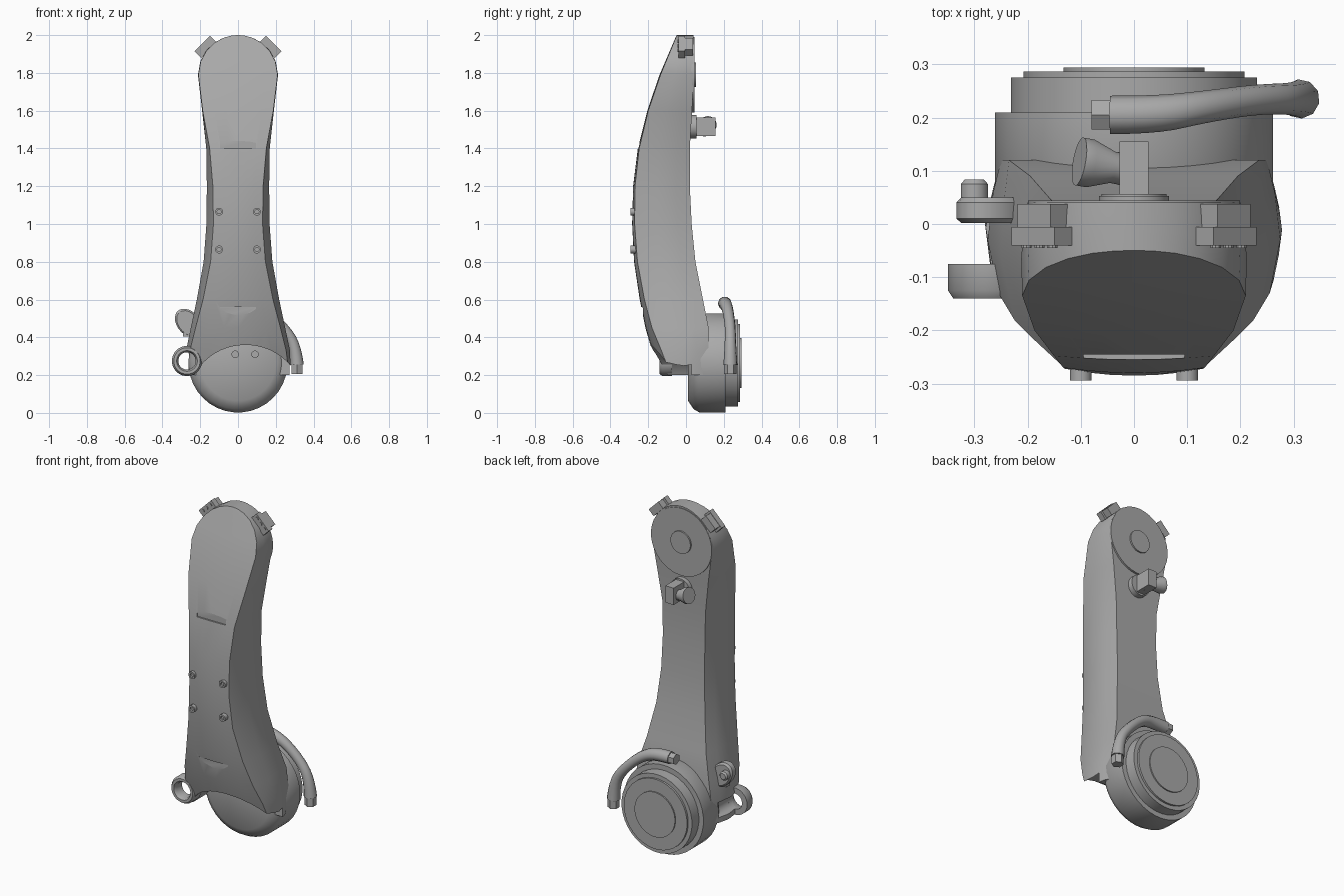
import bpy, bmesh, math
from mathutils import Matrix, Vector

cube = bpy.data.objects.get("Cube")
if cube:
    bpy.data.objects.remove(cube, do_unlink=True)

grey = bpy.data.materials.new("mid_grey")
grey.use_nodes = True
grey.diffuse_color = (0.4, 0.4, 0.4, 1)
grey.node_tree.nodes["Principled BSDF"].inputs["Base Color"].default_value = (0.4, 0.4, 0.4, 1)


def finish(name, bm, matrix=Matrix()):
    bmesh.ops.remove_doubles(bm, verts=bm.verts, dist=0.0001)
    bmesh.ops.recalc_face_normals(bm, faces=bm.faces)
    mesh = bpy.data.meshes.new(name)
    bm.to_mesh(mesh)
    bm.free()
    mesh.transform(matrix)
    mesh.materials.append(grey)
    obj = bpy.data.objects.new(name, mesh)
    bpy.context.collection.objects.link(obj)
    return obj


def smooth(obj, degrees=35):
    bpy.ops.object.select_all(action="DESELECT")
    obj.select_set(True)
    bpy.context.view_layer.objects.active = obj
    bpy.ops.object.shade_smooth_by_angle(angle=math.radians(degrees))
    return obj


def skin(bm, rings, closed=False):
    """Join equal rings of points with quads; cap both ends unless closed."""
    vs = [[bm.verts.new(p) for p in ring] for ring in rings]
    n = len(vs[0])
    pairs = list(zip(vs, vs[1:])) + ([(vs[-1], vs[0])] if closed else [])
    for a, b in pairs:
        for i in range(n):
            bm.faces.new((a[i], a[(i + 1) % n], b[(i + 1) % n], b[i]))
    if not closed:
        bm.faces.new(vs[0])
        bm.faces.new(vs[-1])


def lathe(name, profile, loc, rot=Matrix(), n=32, closed=False):
    """Turn (radius, height) points round the y axis."""
    bm = bmesh.new()
    turns = [2 * math.pi * (i + 0.5) / n for i in range(n)]
    skin(bm, [[(max(r, 0.001) * math.cos(a), h, max(r, 0.001) * math.sin(a)) for a in turns]
              for r, h in profile], closed)
    return smooth(finish(name, bm, Matrix.Translation(loc) @ rot))


def box(name, size, loc, rot=Matrix()):
    bm = bmesh.new()
    bmesh.ops.create_cube(bm, size=1)
    return finish(name, bm, Matrix.Translation(loc) @ rot @ Matrix.Diagonal((*size, 1)))


def cut(obj, cutter):
    cutter.hide_render = True
    mod = obj.modifiers.new("cut", "BOOLEAN")
    mod.operation, mod.solver, mod.object = "DIFFERENCE", "EXACT", cutter
    bpy.context.view_layer.objects.active = obj
    bpy.ops.object.modifier_apply(modifier=mod.name)
    bpy.data.objects.remove(cutter, do_unlink=True)


def pipe(name, points, radii):
    curve = bpy.data.curves.new(name, "CURVE")
    curve.dimensions = "3D"
    curve.bevel_depth, curve.bevel_resolution, curve.use_fill_caps = 1, 3, True
    spline = curve.splines.new("NURBS")
    spline.points.add(len(points) - 1)
    for p, co, r in zip(spline.points, points, radii):
        p.co, p.radius = (*co, 1), r
    spline.order_u, spline.use_endpoint_u, spline.resolution_u = 3, True, 4
    obj = bpy.data.objects.new(name, curve)
    bpy.context.collection.objects.link(obj)
    bpy.ops.object.select_all(action="DESELECT")
    obj.select_set(True)
    bpy.context.view_layer.objects.active = obj
    bpy.ops.object.convert(target="MESH")
    obj = bpy.context.view_layer.objects.active
    obj.data.materials.clear()
    obj.data.materials.append(grey)
    return smooth(obj, 50)


# Arm body: z, front middle y, front edge y, back y, then half widths front, side, back
rows = [
    (0.20, -0.14, -0.08, 0.12, 0.27, 0.28, 0.24),
    (0.33, -0.18, -0.13, 0.12, 0.255, 0.275, 0.25),
    (0.45, -0.215, -0.18, 0.12, 0.225, 0.25, 0.235),
    (0.60, -0.245, -0.22, 0.09, 0.185, 0.218, 0.195),
    (0.80, -0.275, -0.257, 0.05, 0.145, 0.182, 0.16),
    (1.00, -0.285, -0.272, 0.03, 0.13, 0.167, 0.142),
    (1.20, -0.28, -0.27, 0.02, 0.133, 0.165, 0.138),
    (1.40, -0.255, -0.248, 0.02, 0.15, 0.168, 0.142),
    (1.60, -0.205, -0.2, 0.032, 0.187, 0.19, 0.17),
    (1.79, -0.14, -0.135, 0.04, 0.21, 0.212, 0.2),
]
for deg in (20, 38, 54, 68, 80, 88):
    s, c = math.sin(math.radians(deg)), math.cos(math.radians(deg))
    y = -0.14 + 0.09 * s
    rows.append((1.79 + 0.21 * s, y, y + 0.004 * c, 0.04, 0.21 * c, 0.212 * c, 0.2 * c))


def section(z, yf, ye, yb, wf, wm, wb):
    half = [(wf * k, yf + (ye - yf) * k * k) for k in (0.33, 0.67, 1)]
    half += [(wm, 0.6 * ye + 0.4 * yb), (0.6 * wm + 0.4 * wb, 0.25 * ye + 0.75 * yb), (wb, yb)]
    ring = [(0, yf)] + half + [(-x, y) for x, y in reversed(half)]
    return [(x, y, z) for x, y in ring]


bm = bmesh.new()
skin(bm, [section(*row) for row in rows])
body = finish("arm_body", bm)

# Arch under the body, eye hole and two shallow pockets in the front
squash = Matrix.Diagonal((0.3, 1, 0.28, 1))
cut(body, lathe("arch_cutter", [(1, -0.5), (1, 0.03)], (0.04, 0, 0.08), squash, 48))
cut(body, lathe("eye_cutter", [(0.046, -0.4), (0.046, 0.07)], (-0.27, 0, 0.275), n=20))
cut(body, box("upper_pocket_cutter", (0.19, 0.2, 0.1), (0, -0.345, 1.45)))
cut(body, box("lower_pocket_cutter", (0.19, 0.2, 0.1), (0, -0.328, 0.51)))
smooth(body)

# Lower joint: housing and stepped discs
lathe("lower_joint", [(0, 0.01), (0.2, 0.01), (0.245, 0.04), (0.262, 0.07), (0.262, 0.21),
                      (0.232, 0.21), (0.232, 0.275), (0.208, 0.275), (0.208, 0.287),
                      (0.133, 0.287), (0.133, 0.294), (0, 0.294)], (0, 0, 0.264), n=36)
for x in (-0.015, 0.09):
    lathe("joint_screw", [(0.02, -0.01), (0.02, 0.03)], (x, 0, 0.31), n=12)

# Upper joint cap on the back
lathe("upper_joint_cap", [(0.2, 0.0), (0.2, 0.044)], (0, 0, 1.79), n=36)
lathe("upper_joint_boss", [(0.066, 0.03), (0.066, 0.053)], (0, 0, 1.79), n=24)

# Front bolts with sunken heads
for x in (-0.1, 0.1):
    for z in (0.865, 1.065):
        lathe("front_bolt", [(0.021, 0.03), (0.021, -0.022), (0.011, -0.022),
                             (0.011, -0.012), (0, -0.012)], (x, -0.272, z), n=12)

# Blocks on the shoulders of the rounded top
for side in (-1, 1):
    turn = Matrix.Rotation(side * math.pi / 4, 4, "Y")
    centre = Vector((side * 0.172, 0, 1.938))
    box("top_block_front", (0.115, 0.035, 0.05), centre + Vector((0, -0.023, 0)), turn)
    box("top_block_back", (0.088, 0.045, 0.045), centre + Vector((0, 0.015, 0)), turn)
    for k in (-1, 0, 1):
        spot = centre + turn @ Vector((k * 0.034, -0.043, 0.008))
        lathe("top_block_pin", [(0.01, -0.002), (0.01, 0.01)], spot, n=10)

# Front eye lug at the lower right
lathe("eye_lug", [(0.08, -0.075), (0.08, -0.125), (0.07, -0.14), (0.055, -0.14), (0.046, -0.125),
                  (0.046, -0.075)], (-0.27, 0, 0.275), n=28, closed=True)

# Side fitting above the eye lug
tilt = Matrix.Rotation(math.radians(-40), 4, "Y") @ Matrix.Diagonal((0.8, 1, 1.15, 1))
lathe("side_fitting", [(0.065, 0.002), (0.075, 0.01), (0.075, 0.04), (0.065, 0.05)],
      (-0.262, 0, 0.475), tilt, 24)
lathe("side_fitting_knob", [(0.026, 0.03), (0.026, 0.075), (0.018, 0.084)], (-0.3, 0, 0.49), n=16)
box("side_fitting_arm", (0.12, 0.034, 0.07), (-0.23, 0.02, 0.44))

# Pipe hugging the lower joint, with a hex nut at each end
pipe("joint_pipe", [(-0.045, 0.205, 0.58), (0.04, 0.205, 0.582), (0.13, 0.22, 0.555),
                    (0.235, 0.235, 0.46), (0.305, 0.235, 0.36), (0.312, 0.235, 0.255)],
     (0.036, 0.036, 0.03, 0.028, 0.03, 0.037))
along_x = Matrix.Rotation(math.pi / 2, 4, "Z")
along_z = Matrix.Rotation(math.pi / 2, 4, "X")
lathe("pipe_top_nut", [(0.032, -0.03), (0.032, 0.02)], (-0.06, 0.205, 0.58), along_x, 6)
lathe("pipe_bottom_nut", [(0.033, -0.03), (0.033, 0.02)], (0.312, 0.235, 0.235), along_z, 6)

# Cable fitting on the upper back
lathe("cable_fitting_base", [(0.062, 0.0), (0.062, 0.056)], (0, 0, 1.515), n=20)
box("cable_fitting_block", (0.055, 0.12, 0.1), (0.0, 0.095, 1.515))
lean = Matrix.Rotation(math.radians(80), 4, "Z") @ Matrix.Rotation(math.radians(15), 4, "X")
lathe("cable_fitting_mouth", [(0.032, -0.08), (0.03, -0.02), (0.046, 0.025), (0.046, 0.045)],
      (-0.06, 0.11, 1.515), lean, 20)
